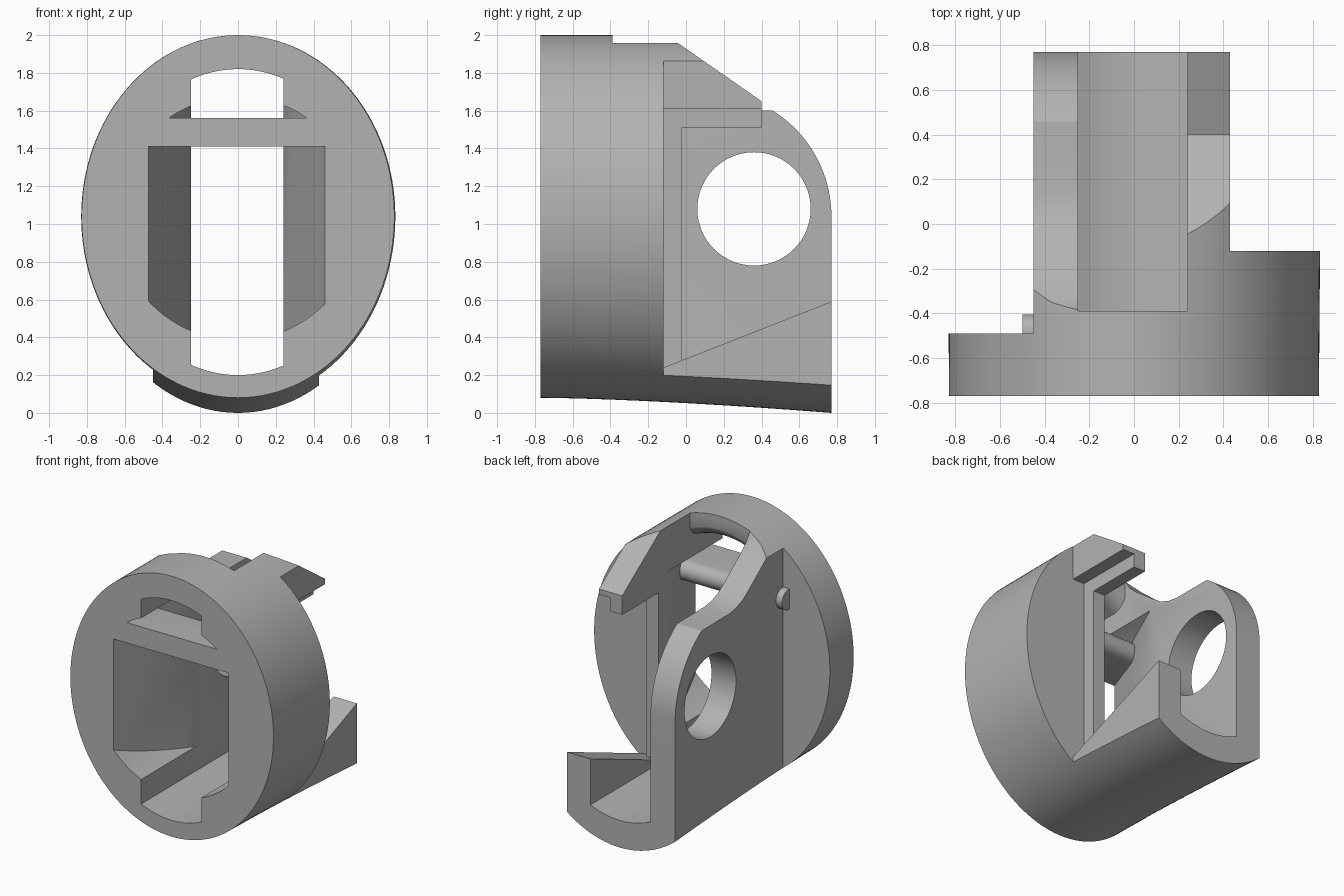
import bpy, bmesh, math

old = bpy.data.objects.get("Cube")
if old:
    bpy.data.objects.remove(old, do_unlink=True)

grey = bpy.data.materials.new("plain grey")
grey.use_nodes = True
grey.diffuse_color = (0.45, 0.45, 0.45, 1)
grey.node_tree.nodes["Principled BSDF"].inputs["Base Color"].default_value = (0.45, 0.45, 0.45, 1)


def loft(name, rings):
    """Closed solid skinned through rings of 3D points."""
    bm = bmesh.new()
    loops = [[bm.verts.new(p) for p in ring] for ring in rings]
    n = len(loops[0])
    for a, b in zip(loops, loops[1:]):
        for i in range(n):
            j = (i + 1) % n
            bm.faces.new((a[i], a[j], b[j], b[i]))
    bm.faces.new(loops[0])
    bm.faces.new(loops[-1])
    bmesh.ops.recalc_face_normals(bm, faces=bm.faces)
    mesh = bpy.data.meshes.new(name)
    bm.to_mesh(mesh)
    bm.free()
    mesh.materials.append(grey)
    ob = bpy.data.objects.new(name, mesh)
    bpy.context.collection.objects.link(ob)
    return ob


def prism_x(name, x0, x1, yz):
    return loft(name, [[(x, y, z) for y, z in yz] for x in (x0, x1)])


def prism_y(name, y0, y1, xz):
    return loft(name, [[(x, y, z) for x, z in xz] for y in (y0, y1)])


def box(name, x, y, z):
    return prism_x(name, *x, [(y[0], z[0]), (y[1], z[0]), (y[1], z[1]), (y[0], z[1])])


def arc(cx, cz, rx, rz, start, end, steps):
    angles = [math.radians(start + (end - start) * i / steps) for i in range(steps + 1)]
    return [(cx + rx * math.cos(a), cz + rz * math.sin(a)) for a in angles]


def boolean(target, tool, operation="DIFFERENCE"):
    mod = target.modifiers.new("cut", "BOOLEAN")
    mod.operation, mod.solver, mod.object = operation, "EXACT", tool
    bpy.context.view_layer.objects.active = target
    bpy.ops.object.modifier_apply(modifier=mod.name)
    bpy.data.objects.remove(tool, do_unlink=True)


# Elliptical body, its underside dropping towards the back
def body_ring(y):
    t = (y + 0.77) / 1.54
    low = 0.96 + 0.08 * t ** 1.5
    outline = arc(0, 0, 1, 1, 0, 360, 128)[:-1]
    return [(c * (0.828 + 0.012 * t), y, 1.04 + s * (0.96 if s > 0 else low)) for c, s in outline]


body = loft("housing", [body_ring(-0.77 + 1.54 * i / 12) for i in range(13)])

# Shoulders behind the ring
boolean(body, box("right_shoulder_cut", (-2, -0.45), (-0.49, 2), (-1, 3)))
boolean(body, box("left_shoulder_cut", (0.43, 2), (-0.12, 2), (-1, 3)))

# Central channel with a rounded rear edge under the top of the ring
LEFT, RIGHT, FILLET = 0.24, -0.25, 0.13


def channel_ring(y, lift):
    def height(x, side):
        return 1.01 + side * 0.81 * math.sqrt(1 - (x / 0.69) ** 2)
    xs = [RIGHT + (LEFT - RIGHT) * i / 16 for i in range(17)]
    floor = [(x, y, height(x, -1)) for x in xs]
    return floor + [(x, y, height(x, 1) + lift) for x in reversed(xs)]


rings = [channel_ring(-1, 0)]
for i in range(9):
    a = math.radians(i * 10.5)
    rings.append(channel_ring(-0.51 + FILLET * math.sin(a), FILLET * (1 - math.cos(a))))
rings.append(channel_ring(1, FILLET))
boolean(body, loft("channel_cut", rings))
boolean(body, box("top_slot_cut", (RIGHT, LEFT), (-0.39, 2), (1, 3)))

# Front pocket: round opening clipped by two side walls that taper inwards
pocket = prism_y("pocket_cut", -1, 0.2, arc(0, 1.03, 0.645, 0.645, 0, 360, 96)[:-1])
plan = [(-0.2, -0.9), (0.2, -0.9), (0.505, -0.9), (0.24, -0.13), (0.2, -0.13),
        (-0.2, -0.13), (-0.25, -0.13), (-0.52, -0.9)]
wedge = loft("pocket_plan", [[(x, y, z) for x, y in plan] for z in (0, 2)])
boolean(pocket, wedge, "INTERSECT")
boolean(body, pocket)

# Right wall: swept top edge, rounded rear and a round hole
top_edge = [(-0.43, 2.2), (-0.4, 1.98), (-0.35, 1.9), (-0.28, 1.835), (-0.2, 1.775),
            (-0.1, 1.7), (-0.02, 1.645), (0.06, 1.615), (0.14, 1.602)]
wall = top_edge + arc(0.11, 1.04, 0.66, 0.66, 58, 0, 20) + [(1, 1.04), (1, 2.2)]
boolean(body, prism_x("right_wall_cut", -1, -0.248, wall))
boolean(body, prism_x("hole_cut", -1, -0.2, arc(0.36, 1.08, 0.3, 0.3, 0, 360, 64)[:-1]))


# Left wall: hooked arm above, sloped wedge below, stepped on the outer side
def arm_cut(name, x, y, z):
    slope = 0.24 + 0.393 * (y + 0.12)
    boolean(body, prism_x(name, x, 1, [(y, slope), (y, z), (0.4, z), (0.4, 1.65),
                                       (-0.06, 1.97), (-0.2, 2.067), (1, 2.067), (1, 0.68)]))


arm_cut("arm_inner_cut", 0.238, -0.02, 1.51)
arm_cut("arm_outer_cut", 0.335, -0.12, 1.61)

# Crossbar with a rounded back edge
bar_side = [(-0.77, 1.56), (-0.77, 1.41)] + arc(-0.48, 1.485, 0.075, 0.075, -90, 90, 16)
bar = prism_x("crossbar", -0.5, 0.49, bar_side)
boolean(body, bar, "UNION")

body.select_set(True)
bpy.context.view_layer.objects.active = body
bpy.ops.object.shade_smooth_by_angle(angle=math.radians(25))
